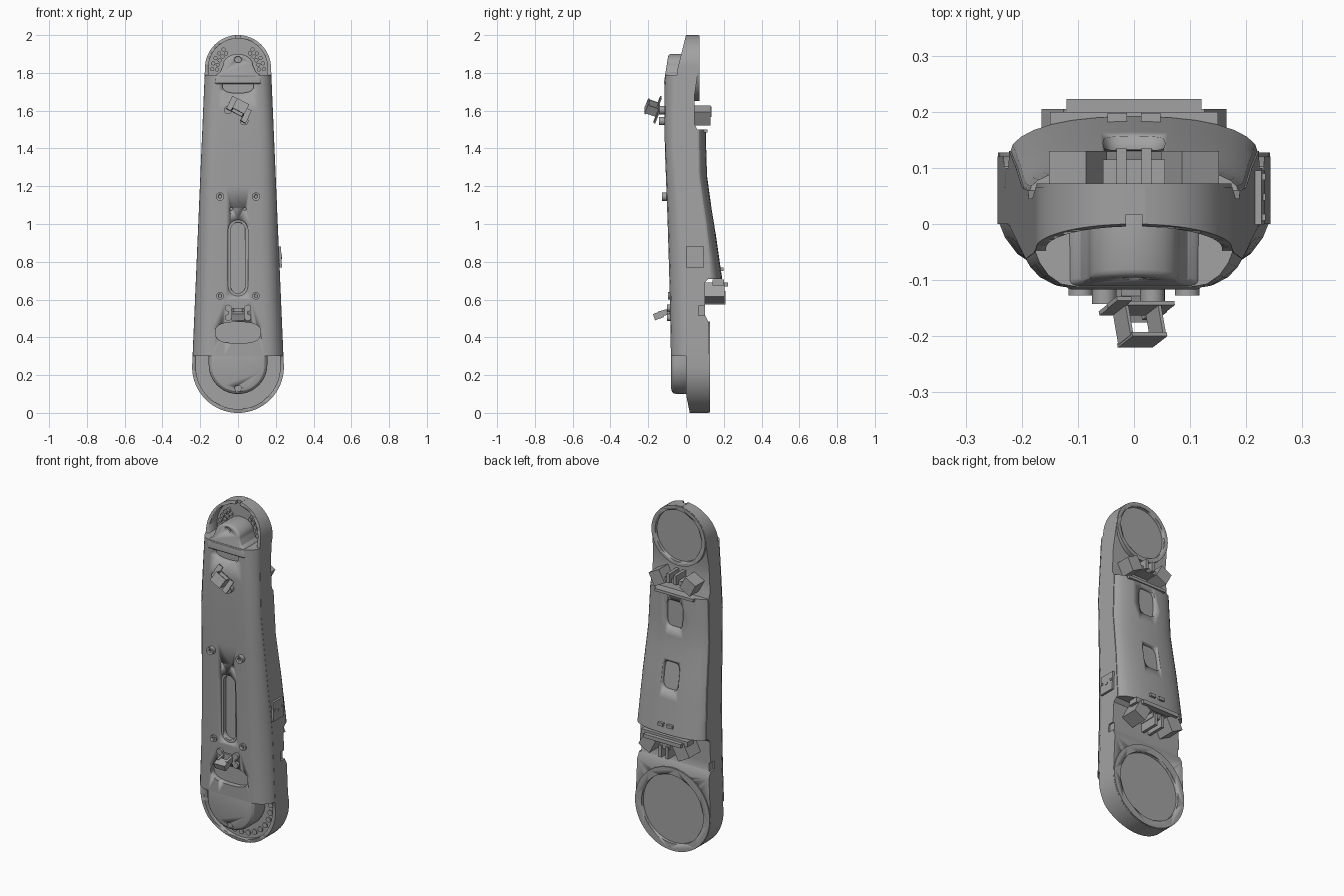
import bpy, bmesh
from math import sin, cos, pi, sqrt, radians
from mathutils import Matrix, Vector

if "Cube" in bpy.data.objects:
    bpy.data.objects.remove(bpy.data.objects["Cube"], do_unlink=True)

GREY = (0.36, 0.36, 0.36, 1)
mat = bpy.data.materials.new("machined grey")
mat.use_nodes = True
mat.diffuse_color = GREY
mat.node_tree.nodes["Principled BSDF"].inputs["Base Color"].default_value = GREY

LOW_Z, LOW_R, TOP_Z, TOP_R = 0.243, 0.243, 1.825, 0.175


def interp(table):
    """Piecewise linear function through (z, value) pairs."""
    def f(z):
        for (a, u), (b, v) in zip(table, table[1:]):
            if z <= b:
                return u + (v - u) * max(0, (z - a) / (b - a))
        return table[-1][1]
    return f


rim_front = interp([(0, .02), (.1, 0), (.7, 0), (1.4, -.062), (1.8, -.05), (2, 0)])
body_back = interp([(0, .12), (.48, .12), (.52, .1), (.69, .1), (.72, .13), (1, .1),
                    (1.25, .065), (1.5, .06), (1.53, .045), (1.68, .045), (1.82, .066)])
cover_front = interp([(.3, -.08), (.6, -.085), (1, -.097), (1.4, -.112), (1.6, -.115), (1.79, -.112)])
shell_back = interp([(.7, .193), (1, .15), (1.12, .13), (1.25, .112), (1.5, .106)])


def half_width(z):
    if z < LOW_Z:
        return sqrt(max(LOW_R ** 2 - (z - LOW_Z) ** 2, .0004))
    if z > TOP_Z:
        return sqrt(max(TOP_R ** 2 - (z - TOP_Z) ** 2, .0004))
    return LOW_R + (TOP_R - LOW_R) * (z - LOW_Z) / (TOP_Z - LOW_Z)


def finish(name, bm, bevel=0, smooth=True):
    bmesh.ops.recalc_face_normals(bm, faces=bm.faces)
    mesh = bpy.data.meshes.new(name)
    bm.to_mesh(mesh)
    bm.free()
    mesh.materials.append(mat)
    ob = bpy.data.objects.new(name, mesh)
    bpy.context.collection.objects.link(ob)
    bpy.ops.object.select_all(action='DESELECT')
    ob.select_set(True)
    bpy.context.view_layer.objects.active = ob
    if bevel:
        m = ob.modifiers.new("bevel", 'BEVEL')
        m.width, m.segments, m.angle_limit = bevel, 3, radians(40)
        bpy.ops.object.modifier_apply(modifier=m.name)
    if smooth:
        bpy.ops.object.shade_smooth_by_angle(angle=radians(28))
    return ob


def loft(name, rings):
    bm = bmesh.new()
    rows = [[bm.verts.new(p) for p in ring] for ring in rings]
    for a, b in zip(rows, rows[1:]):
        for i in range(len(a)):
            j = (i + 1) % len(a)
            bm.faces.new((a[i], a[j], b[j], b[i]))
    bm.faces.new(rows[0])
    bm.faces.new(rows[-1])
    return finish(name, bm)


def prism(name, outline, front, back, bevel=0):
    """Extrude an x-z outline along y; front may be a function of z."""
    f = front if callable(front) else lambda z: front
    return loft(name, [[(x, f(z), z) for x, z in outline], [(x, back, z) for x, z in outline]]) \
        if not bevel else beveled(name, outline, f, back, bevel)


def beveled(name, outline, f, back, bevel):
    bm = bmesh.new()
    face = bm.faces.new([bm.verts.new((x, f(z), z)) for x, z in outline])
    ext = bmesh.ops.extrude_face_region(bm, geom=[face])
    for v in ext["geom"]:
        if isinstance(v, bmesh.types.BMVert):
            v.co.y = back
    if face.is_valid is False or len(bm.faces) == len(outline) + 1:
        bm.faces.new([v for v in bm.verts if v.co.y != back][:len(outline)])
    return finish(name, bm, bevel)


def oval(cx, cz, rx, rz, n=40, power=1.0):
    def s(v):
        return abs(v) ** power * (1 if v >= 0 else -1)
    return [(cx + rx * s(cos(2 * pi * i / n)), cz + rz * s(sin(2 * pi * i / n))) for i in range(n)]


def slot(cz, r, reach):
    """Upright stadium outline."""
    return [(r * cos(pi * i / 12), cz + reach + r * sin(pi * i / 12)) for i in range(13)] + \
           [(-r * cos(pi * i / 12), cz - reach - r * sin(pi * i / 12)) for i in range(13)]


def box(name, at, size, rot=(0, 0, 0)):
    bm = bmesh.new()
    bmesh.ops.create_cube(bm, size=1)
    m = Matrix.Translation(at)
    for angle, axis in zip(rot, 'XYZ'):
        m = m @ Matrix.Rotation(radians(angle), 4, axis)
    bm.transform(m @ Matrix.Diagonal((*size, 1)))
    return finish(name, bm, smooth=False)


def cut(targets, cutter):
    for ob in targets:
        m = ob.modifiers.new("cut", 'BOOLEAN')
        m.object, m.solver = cutter, 'EXACT'
        bpy.context.view_layer.objects.active = ob
        bpy.ops.object.modifier_apply(modifier=m.name)
    bpy.data.objects.remove(cutter, do_unlink=True)


# Main frame: tapered bar with round ends
steps = [i / 16 for i in range(17)]
levels = [LOW_Z - LOW_R * cos(s * pi / 2) for s in steps]
levels += [.35, .48, .52, .69, .72, .85, 1, 1.12, 1.25, 1.4, 1.5, 1.53, 1.68, 1.75]
levels += [TOP_Z + TOP_R * sin(s * pi / 2) for s in steps]
frame = loft("frame", [[(s * half_width(z), y(z), z) for s, y in
             ((1, rim_front), (1, body_back), (-1, body_back), (-1, rim_front))] for z in levels])

# Round joint seats on the back with shallow circular pockets
for name, cz, r, inner, y in (("lower_joint", LOW_Z, LOW_R, .2, .127), ("upper_joint", TOP_Z, TOP_R, .15, .072)):
    seat = prism(name, oval(0, cz, r - .001, r - .001, 64), y - .035, y)
    cut([frame, seat], prism("pocket", oval(0, cz, inner, inner, 64), y - .018, y + .05))

# Recessed front floors of both ends, leaving a thin rim
arc = [i * pi / 32 for i in range(33)]
r = LOW_R - .02
cut([frame], prism("low_recess", [(r * cos(a), LOW_Z - r * sin(a)) for a in arc] + [(-r, .34), (r, .34)], -.2, .035))
r = TOP_R - .018
cut([frame], prism("top_recess", [(r * cos(a), TOP_Z + r * sin(a)) for a in arc] + [(-r, 1.75), (r, 1.75)], -.2, .03))
cut([frame], box("top_notch", (0, 0, 1.985), (.028, .034, .06)))

# Front cover with rounded shoulders
shoulder = ((1, 0), (.96, .3), (.87, .66), (.74, .92), (.58, 1), (.3, 1))
rings = []
for z in (.3, .45, .6, .8, 1, 1.2, 1.4, 1.6, 1.7, 1.79):
    w, a, b = half_width(z) - .001, rim_front(z), cover_front(z)
    right = [(w * s, a + (b - a) * t, z) for s, t in shoulder]
    rings.append([(w, .02, z)] + right + [(-x, y, z) for x, y, z in reversed(right)] + [(-w, .02, z)])
cover = loft("front_cover", rings)

# Rounded tongues that continue the cover over each end
tongue = [(.155 * cos(a), .255 - .155 * sin(a)) for a in arc] + [(-.155, .36), (.155, .36)]
low_tongue = prism("lower_tongue", tongue, -.079, .05, .028)
side = [(.125, 1.74), (.118, 1.79), (.095, 1.805), (.084, 1.83)]
tongue = side + [(.08 * cos(a), 1.84 + .06 * sin(a)) for a in arc] + [(-x, z) for x, z in reversed(side)]
top_tongue = prism("upper_tongue", tongue, lambda z: -.112 + .16 * (z - 1.78), .045, .012)
for part, z in ((low_tongue, .13), (top_tongue, 1.87)):
    cut([part], prism("screw_hole", oval(0, z, .018, .016, 20), -.2, -.07))

# Sunken openings in the front cover
cut([cover], prism("slot_step", slot(.82, .052, .15), -.3, -.08))
cut([cover], prism("slot_pocket", slot(.82, .038, .15), -.3, -.055))
cut([cover], prism("low_opening", oval(0, .425, .12, .056, 40, .75), -.3, -.05))
cut([cover], prism("top_opening", oval(0, 1.73, .082, .037, 40, .8), -.3, -.085))
for s in (-1, 1):
    cut([cover], prism("pin_hole", oval(s * .035, 1.08, .008, .008, 12), -.3, -.085))

# Screw bosses on the cover
for s in (-1, 1):
    for z, y, r in ((1.145, -.127, .022), (.62, -.096, .02)):
        boss = prism("boss", oval(s * .095, z, r, r, 24), y, -.06)
        cut([boss], prism("bore", oval(s * .095, z, .009, .009, 12), -.3, y + .012))

# Bolt circles on the recessed ends
for i in range(15):
    a = pi * (i - .3) / 13.4
    prism("lower_bolt", oval(.19 * cos(a), LOW_Z - .19 * sin(a), .015, .015, 16), .028, .04)
for s in (-1, 1):
    for ring in (.112, .137):
        for i in range(5):
            a = radians(4 + 13 * i)
            prism("upper_bolt", oval(s * ring * cos(a), 1.81 + ring * sin(a), .011, .011, 14), .018, .035)

# Domed back shell with two rounded windows
rings = []
for z in (.71, .8, .9, 1, 1.06, 1.12, 1.18, 1.25, 1.35, 1.5):
    w, a, b = half_width(z) - .002, body_back(z) - .003, shell_back(z)
    if z < .72:
        a = .127
    dome = [(w * cos(t * pi / 14) ** .85 if t < 7 else 0, a + (b - a) * sin(t * pi / 14), z) for t in range(8)]
    rings.append([(w, .03, z)] + dome + [(-x, y, z) for x, y, z in reversed(dome[:-1])] + [(-w, .03, z)])
shell = loft("back_shell", rings)
cut([shell], prism("window", oval(0, 1.38, .055, .08, 40, .5), .09, .3))
window = prism("window", oval(0, 1.03, .055, .08, 40, .5), .12, .3)
for v in window.data.vertices:
    if v.co.y < .2:
        v.co.y -= .16 * (v.co.z - 1.03)
cut([shell], window)
box("shell_lip", (0, .1, 1.493), (.25, .025, .016))

# Angled connector blocks and clips in the two necks
for s in (-1, 1):
    box("upper_connector", (s * .1, .085, 1.575), (.075, .09, .08), (0, s * 28, 0))
    box("lower_connector", (s * .11, .15, .635), (.08, .11, .085), (0, -s * 28, 0))
    box("upper_clip_arm", (s * .022, .09, 1.595), (.018, .09, .055))
    box("lower_clip_arm", (s * .022, .15, .61), (.018, .12, .07))
    box("shell_socket", (s * .03, .188, .76), (.035, .02, .018))
box("upper_clip", (0, .08, 1.575), (.11, .07, .025))
box("lower_clip", (0, .14, .64), (.07, .12, .03))
box("lower_band", (0, .205, .68), (.24, .036, .022))
box("lower_band_front", (0, .17, .69), (.3, .06, .03))

# Side plate with three screws, and small side notches
box("side_plate", (.222, .047, .825), (.016, .096, .11), (0, -2.5, 0))
for i, z in enumerate((.832, .822, .832)):
    box("plate_screw", (.231, .012 + .036 * i, z), (.006, .012, .012))
for s in (-1, 1):
    cut([frame], box("side_notch", (s * .235, .085, .54), (.03, .04, .05)))

# Lower sensor bracket: tilted plate on four feet
for s in (-1, 1):
    for z in (.555, .505):
        prism("bracket_foot", oval(s * .052, z, .018, .018, 16), -.1, -.06)
    box("bracket_leg", (s * .028, -.115, .53), (.012, .06, .03), (15, 0, 0))
box("bracket_plate", (0, -.146, .515), (.07, .05, .035), (20, 0, 0))
box("bracket_base", (0, -.093, .53), (.1, .012, .05))

# Upper sensor bracket: turned open frame on two posts
for x, z in ((-.053, 1.603), (.033, 1.545)):
    prism("sensor_post", oval(x, z, .022, .022, 20), -.143, -.1)
turn = Matrix.Translation((.005, -.15, 1.605)) @ Matrix.Rotation(radians(28), 4, 'Y') @ Matrix.Rotation(radians(-20), 4, 'X')
for name, at, size in (("sensor_plate", (0, 0, 0), (.125, .008, .055)),
                       ("sensor_front", (0, -.06, 0), (.07, .008, .06)),
                       ("sensor_side", (-.033, -.03, 0), (.006, .06, .05)),
                       ("sensor_side", (.033, -.03, 0), (.006, .06, .05)),
                       ("sensor_tab", (-.05, 0, .03), (.03, .008, .04)),
                       ("sensor_tab", (.05, 0, -.03), (.03, .008, .04))):
    part = box(name, at, size)
    part.data.transform(turn)
